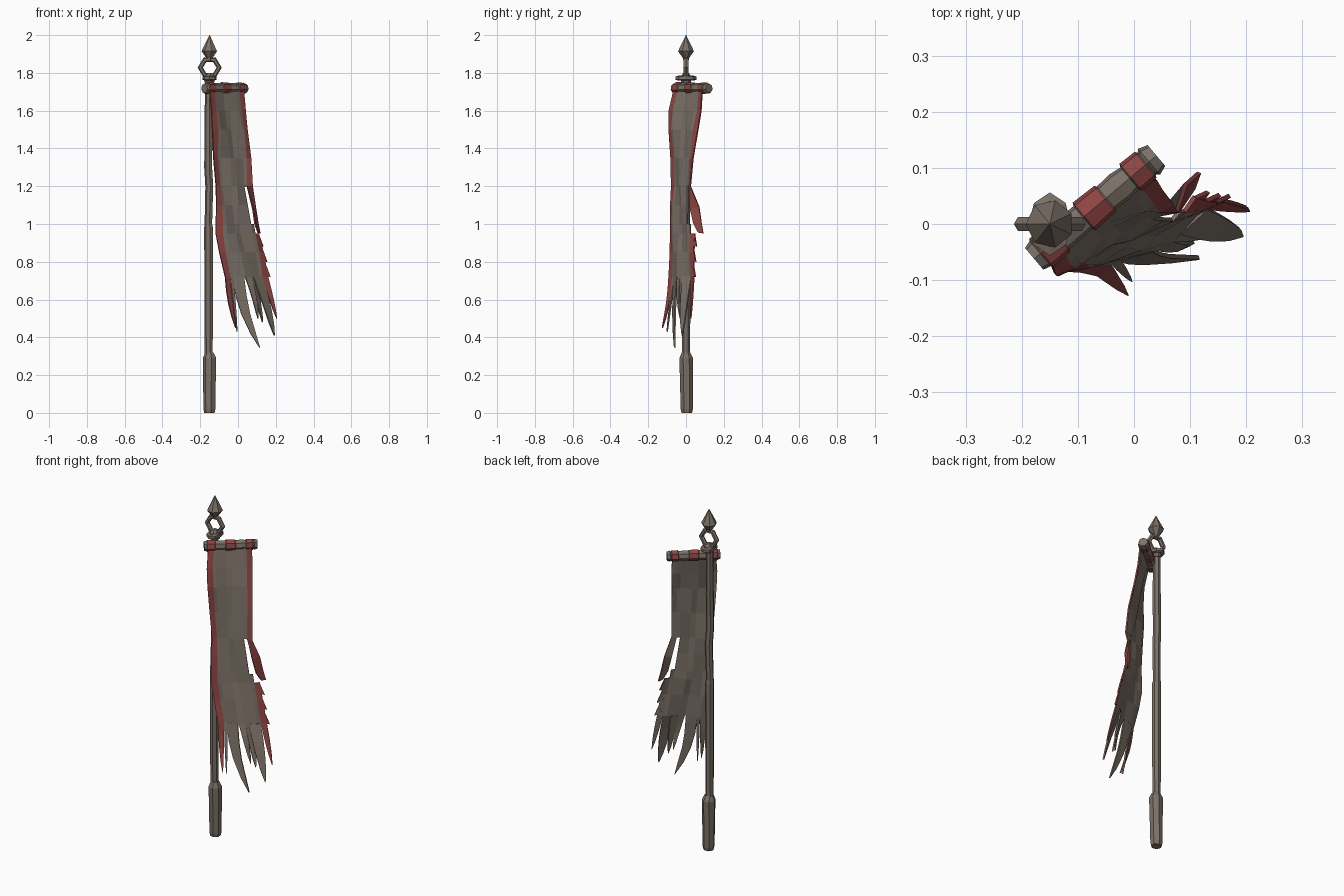
import bpy, bmesh
from math import sin, cos, pi
from mathutils import Vector

cube = bpy.data.objects.get("Cube")
if cube:
    bpy.data.objects.remove(cube)


def material(name, rgb):
    m = bpy.data.materials.new(name)
    m.use_nodes = True
    m.diffuse_color = (*rgb, 1)
    m.node_tree.nodes["Principled BSDF"].inputs["Base Color"].default_value = (*rgb, 1)
    return m


RED = material("faded_red", (0.27, 0.06, 0.055))
BROWN = material("weathered_brown", (0.2, 0.164, 0.135))


def finish(name, bm):
    bmesh.ops.remove_doubles(bm, verts=bm.verts, dist=0.0005)
    mesh = bpy.data.meshes.new(name)
    bm.to_mesh(mesh)
    bm.free()
    mesh.materials.append(RED)
    mesh.materials.append(BROWN)
    ob = bpy.data.objects.new(name, mesh)
    bpy.context.scene.collection.objects.link(ob)
    return ob


def tube(name, points, sides=7, mats=None, closed=False):
    """Faceted tube through (x, y, z, radius) points; mats gives one index per span."""
    bm = bmesh.new()
    pts = [Vector(p[:3]) for p in points]
    n = len(pts)
    axis = (pts[-1] - pts[0]).normalized()
    rings = []
    for i, p in enumerate(pts):
        d = (pts[(i + 1) % n] - pts[i - 1]).normalized() if closed else axis
        a = d.cross(Vector((0, 1, 0))).normalized()
        b = d.cross(a)
        angles = [2 * pi * k / sides for k in range(sides)]
        rings.append([bm.verts.new(p + points[i][3] * (a * cos(t) + b * sin(t))) for t in angles])
    for i in range(n if closed else n - 1):
        r, q = rings[i], rings[(i + 1) % n]
        for k in range(sides):
            j = (k + 1) % sides
            f = bm.faces.new((r[k], r[j], q[j], q[k]))
            f.material_index = mats[i] if mats else 1
    if not closed:
        for ring in (rings[0], rings[-1]):
            bm.faces.new(ring).material_index = 1
    bmesh.ops.recalc_face_normals(bm, faces=bm.faces)
    return finish(name, bm)


# Pole, with a thicker grip at the foot
PX = -0.15
tube("pole", [(PX - 0.004, 0, 0.3, 0.022), (PX - 0.004, 0, 0.62, 0.024),
              (PX - 0.004, 0, 0.98, 0.025), (PX - 0.006, 0, 1.0, 0.021),
              (PX - 0.001, 0.003, 1.2, 0.022), (PX - 0.007, 0, 1.3, 0.022),
              (PX - 0.005, 0, 1.5, 0.022), (PX - 0.005, 0, 1.77, 0.02)])
tube("grip", [(PX, 0.004, 0, 0.029), (PX, 0.004, 0.02, 0.033), (PX + 0.001, 0.001, 0.29, 0.037),
              (PX, 0, 0.32, 0.023)])

# Finial: open ring carrying a faceted spear point
ring = [(PX + 0.05 * cos(k * pi / 3), 0, 1.828 + 0.048 * sin(k * pi / 3), 0.014)
        for k in range(6)]
tube("finial_ring", ring, 6, closed=True)
tube("spear_point", [(PX, 0, 1.865, 0.014), (PX, 0, 1.88, 0.018), (PX, 0, 1.915, 0.043),
                     (PX, 0, 2.0, 0.001)])

# Collar and lashing that join the crossbar to the pole
tube("collar", [(PX, 0, 1.745, 0.025), (PX, 0, 1.765, 0.03), (PX, 0, 1.785, 0.027),
                (PX, 0, 1.8, 0.014)])
# The loop is made upright, then laid flat
loop = [(PX + 0.026 * cos(k * pi / 4), 1.772, 0.045 * sin(k * pi / 4), 0.014) for k in range(8)]
lashing = tube("lashing", loop, 5, closed=True)
for v in lashing.data.vertices:
    v.co = v.co.xzy
lashing.data.flip_normals()

# Crossbar with red bands and worn end caps
START, END = Vector((-0.178, -0.062, 1.718)), Vector((0.04, 0.122, 1.718))
spans = [(0, 0.026), (0.05, 0.03), (0.06, 0.034), (0.2, 0.033), (0.21, 0.028), (0.4, 0.027),
         (0.41, 0.033), (0.58, 0.031), (0.59, 0.027), (0.7, 0.029), (0.78, 0.026),
         (0.79, 0.032), (0.91, 0.031), (0.92, 0.026), (0.94, 0.031), (1, 0.025)]
tube("crossbar", [(*START.lerp(END, t), r) for t, r in spans], 7,
     [1, 1, 0, 1, 1, 1, 0, 1, 1, 1, 1, 0, 1, 1, 1])

# Banner: left and right edges by height, with a bulging surface between
EDGES = [(1.71, -0.15, -0.064, 0.03, 0.086), (1.6, -0.142, -0.088, 0.042, 0.077),
         (1.5, -0.132, -0.094, 0.052, 0.06),
         (1.2, -0.122, -0.071, 0.075, 0.025), (0.95, -0.113, -0.087, 0.11, 0.046),
         (0.72, -0.072, -0.086, 0.155, 0.046)]
OUT = Vector((0.7, -0.7, 0))


def cloth(s, z):
    for hi, lo in zip(EDGES, EDGES[1:]):
        if z >= lo[0]:
            break
    t = (hi[0] - z) / (hi[0] - lo[0])
    lx, ly, rx, ry = (a + (b - a) * t for a, b in zip(hi[1:], lo[1:]))
    base = Vector((lx + (rx - lx) * s, ly + (ry - ly) * s, z))
    fall = 1.71 - z
    bulge = sin(pi * s) * (0.026 * fall - 0.01) + 0.008 * sin(11 * s + 12 * z) * min(1, 5 * fall)
    return base + OUT * bulge


bm = bmesh.new()


def panel(points, index):
    f = bm.faces.new([bm.verts.new(p) for p in points])
    f.material_index = index


COLS = [0, 0.13, 0.2, 0.42, 0.55, 0.8, 0.88, 1]
ROWS = [1.71, 1.6, 1.5, 1.35, 1.2, 1.1, 1.0, 0.95, 0.85, 0.72]


def is_torn(s, z):
    return 0.95 < z <= 1.2 and (s >= 0.88 or (s >= 0.8 and z > 1.0))


for z0, z1 in zip(ROWS, ROWS[1:]):
    for s0, s1 in zip(COLS, COLS[1:]):
        if not is_torn(s0, z0):
            trim = s0 == 0 or s1 == 1
            panel([cloth(s0, z0), cloth(s0, z1), cloth(s1, z1), cloth(s1, z0)], 0 if trim else 1)


def tail(s0, s1, z, tip, index, sway=(0, 0)):
    """Ragged strip that tapers from the cloth to a point, bowed sideways by sway."""
    a, b, tip = cloth(s0, z), cloth(s1, z), Vector(tip)
    previous = (a, b)
    for t, w in ((0.28, 0.9), (0.52, 0.74), (0.8, 0.45), (1, 0.04)):
        mid = ((a + b) / 2).lerp(tip, t) + Vector((*sway, 0)) * sin(pi * t)
        half = (b - a) * w / 2
        now = (mid - half, mid + half)
        panel([previous[0], now[0], now[1], previous[1]], index)
        previous = now


FOOT = 0.72
tail(0, 0.13, FOOT, (-0.012, -0.125, 0.45), 0, (-0.008, 0.008))
tail(0.13, 0.2, FOOT, (-0.005, -0.1, 0.43), 1)
tail(0.18, 0.4, FOOT, (0.115, -0.06, 0.345), 1, (-0.02, -0.006))
tail(0.42, 0.55, FOOT, (0.105, -0.03, 0.5), 1, (0.007, -0.007))
tail(0.55, 0.72, FOOT, (0.13, -0.02, 0.48), 1)
tail(0.62, 0.88, FOOT, (0.192, -0.02, 0.41), 1, (0.005, -0.005))
tail(0.88, 1, FOOT, (0.205, 0.025, 0.5), 0)

# Loose trim flap that hangs beside the tear
flap = [(cloth(0.88, 1.2), cloth(1, 1.2)),
        (Vector((0.078, 0.022, 1.08)), Vector((0.092, 0.07, 1.09))),
        (Vector((0.09, 0.04, 1.0)), Vector((0.106, 0.083, 1.0))),
        (Vector((0.106, 0.064, 0.955)), Vector((0.116, 0.092, 0.95)))]
for (a, b), (c, d) in zip(flap, flap[1:]):
    panel([a, c, d, b], 0)

# Small frays along the right edge
for z in (0.94, 0.86, 0.78):
    root = cloth(1, z)
    panel([root, cloth(0.9, z - 0.05), root + Vector((0.022, 0.01, -0.06))], 0)

banner = finish("banner", bm)
solid = banner.modifiers.new("thickness", 'SOLIDIFY')
solid.thickness = 0.008
solid.offset = 0
solid.material_offset = 1  # plain lining behind the trim
